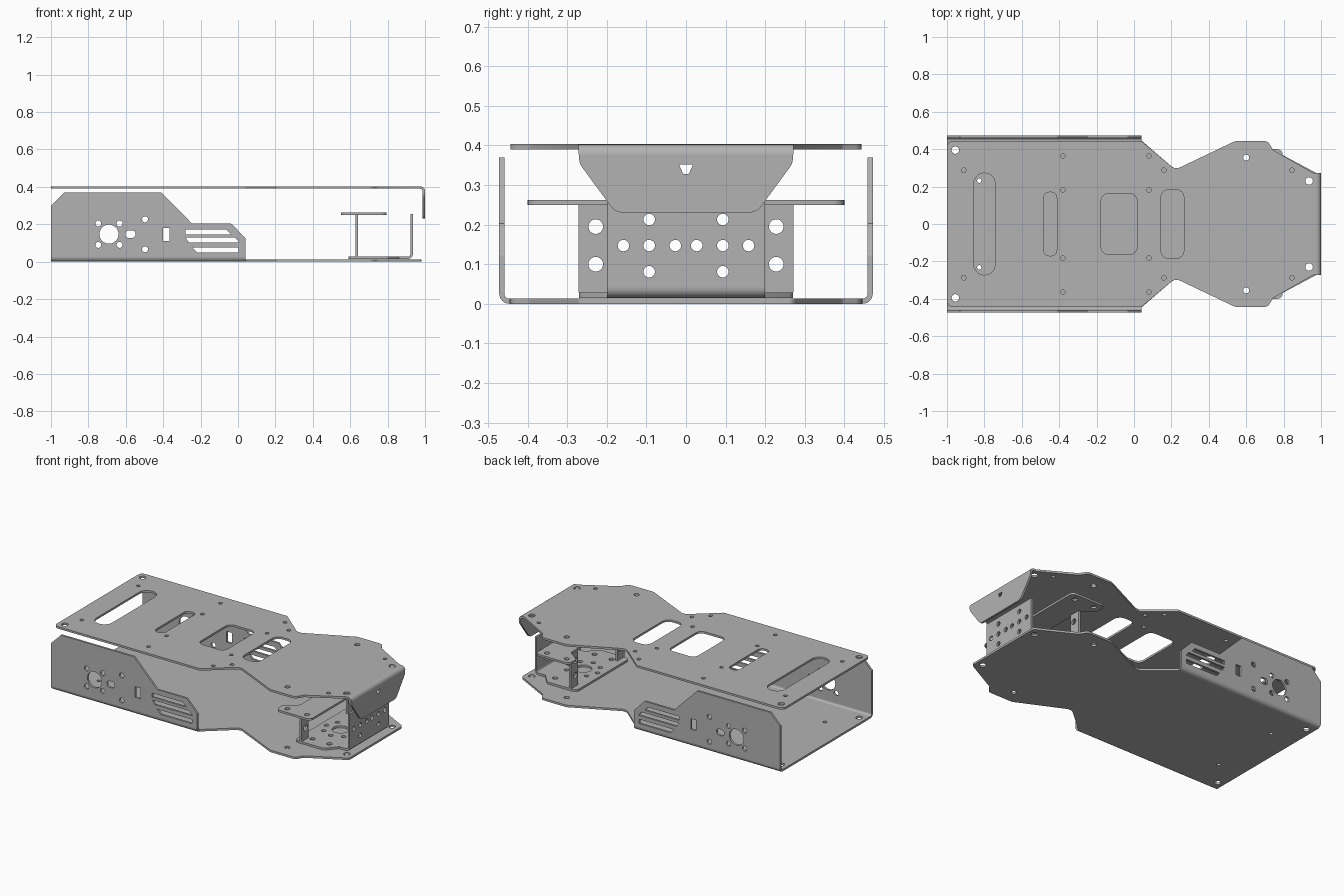
import bpy, bmesh, math
from mathutils import Matrix, Vector

if "Cube" in bpy.data.objects:
    bpy.data.objects.remove(bpy.data.objects["Cube"])

T = 0.013      # sheet thickness
R = 0.026      # outer bend radius

metal = bpy.data.materials.new("grey_sheet_metal")
metal.use_nodes = True
metal.diffuse_color = (0.45, 0.45, 0.45, 1)
metal.node_tree.nodes["Principled BSDF"].inputs["Base Color"].default_value = metal.diffuse_color

# Each plane gives the directions of the sketch axes and of the sheet normal
FLAT = ((1, 0, 0), (0, 1, 0), (0, 0, 1))
SIDE = ((1, 0, 0), (0, 0, 1), (0, -1, 0))
END = ((0, 1, 0), (0, 0, 1), (1, 0, 0))


def circle(x, y, r, n=24):
    return [(x + r * math.cos(i * math.tau / n), y + r * math.sin(i * math.tau / n)) for i in range(n)]


def circles(spots, r):
    return [circle(x, y, r) for x, y in spots]


def pairs(spots):
    """Repeat spots on both sides of the centre line."""
    return [(x, s * y) for x, y in spots for s in (1, -1)]


def rounded(corners, steps=6):
    """Outline from (x, y[, fillet]) corners."""
    pts, n = [], len(corners)
    for i, c in enumerate(corners):
        p = Vector(c[:2])
        r = c[2] if len(c) > 2 else 0
        if r == 0:
            pts.append(tuple(p))
            continue
        a = (Vector(corners[i - 1][:2]) - p).normalized()
        b = (Vector(corners[(i + 1) % n][:2]) - p).normalized()
        half = a.angle(b) / 2
        d = r / math.tan(half)
        centre = p + (a + b).normalized() * (r / math.sin(half))
        v0, v1 = p + a * d - centre, p + b * d - centre
        turn = v0.angle_signed(v1)
        for k in range(steps + 1):
            t = -turn * k / steps
            pts.append((centre.x + v0.x * math.cos(t) - v0.y * math.sin(t),
                        centre.y + v0.x * math.sin(t) + v0.y * math.cos(t)))
    return pts


def box(x0, x1, y0, y1, r=0):
    return rounded([(x0, y0, r), (x1, y0, r), (x1, y1, r), (x0, y1, r)])


def mirrored(half):
    """Close a half outline across the centre line y = 0."""
    return half + [(c[0], -c[1], *c[2:]) for c in reversed(half)]


def quarter(cx, cy, start):
    """Quarter ring, the section of a bend."""
    arc = [math.radians(start + 15 * i) for i in range(7)]
    return ([(cx + R * math.cos(a), cy + R * math.sin(a)) for a in arc]
            + [(cx + (R - T) * math.cos(a), cy + (R - T) * math.sin(a)) for a in reversed(arc)])


def sheet(name, loops, plane, centre, depth=T):
    """Flat sheet: first loop is the outline, the others are holes."""
    cu = bpy.data.curves.new(name, "CURVE")
    cu.dimensions, cu.fill_mode, cu.extrude = "2D", "BOTH", depth / 2
    for loop in loops:
        sp = cu.splines.new("POLY")
        sp.points.add(len(loop) - 1)
        for p, (x, y) in zip(sp.points, loop):
            p.co = (x, y, 0, 1)
        sp.use_cyclic_u = True
    tmp = bpy.data.objects.new(name + "_sketch", cu)
    bpy.context.collection.objects.link(tmp)
    dg = bpy.context.evaluated_depsgraph_get()
    me = bpy.data.meshes.new_from_object(tmp.evaluated_get(dg))
    bpy.data.objects.remove(tmp)
    bm = bmesh.new()
    bm.from_mesh(me)
    bmesh.ops.remove_doubles(bm, verts=bm.verts, dist=0.0001)
    bmesh.ops.recalc_face_normals(bm, faces=bm.faces)
    bm.to_mesh(me)
    bm.free()
    me.transform(Matrix.Translation(centre) @ Matrix(plane).transposed().to_4x4())
    me.shade_smooth()
    me.set_sharp_from_angle(angle=math.radians(30))
    me.materials.clear()
    me.materials.append(metal)
    ob = bpy.data.objects.new(name, me)
    bpy.context.collection.objects.link(ob)
    return ob


# Shared nose outline of both decks
nose = [(0.21, 0.30, 0.03), (0.24, 0.30, 0.03), (0.54, 0.443, 0.04), (0.715, 0.443, 0.03),
        (0.745, 0.395, 0.03)]
through = circles(pairs([(-0.955, 0.395), (0.936, 0.23)]), 0.02) + circles(pairs([(0.6, 0.355)]), 0.016)

# Bottom deck
bottom = mirrored([(-1, 0.446), (0.04, 0.446)] + nose + [(0.98, 0.27, 0.02)])
sheet("bottom_deck", [rounded(bottom)] + through + circles(pairs([(-0.827, 0.232)]), 0.012),
      FLAT, (0, 0, T / 2))

# Top deck with windows
top = mirrored([(-1, 0.443, 0.03), (0.04, 0.443, 0.02)] + nose + [(0.96, 0.272), (1 - R, 0.272)])
windows = [box(-0.856, -0.743, -0.272, 0.272, 0.055), box(-0.483, -0.413, -0.17, 0.17, 0.03),
           box(-0.176, 0.016, -0.163, 0.163, 0.04), box(0.144, 0.267, -0.185, 0.185, 0.045)]
screws = pairs([(-0.91, 0.288), (-0.38, 0.365), (-0.38, 0.182), (0.08, 0.365), (0.08, 0.182),
                (0.16, 0.288), (0.845, 0.288)])
sheet("top_deck", [rounded(top)] + through + windows + circles(screws, 0.012), FLAT, (0, 0, 0.403 - T / 2))

# Nose lip folded down from the top deck
sheet("nose_lip_bend", [quarter(1 - R, -0.403 + R, -90)],
      ((1, 0, 0), (0, 0, -1), (0, 1, 0)), (0, 0, 0), 0.544)
lip = [(-0.27, 0.403 - R), (-0.27, 0.355, 0.04), (-0.178, 0.23, 0.04),
       (0.178, 0.23, 0.04), (0.27, 0.355, 0.04), (0.27, 0.403 - R)]
slot = rounded([(-0.018, 0.352, 0.003), (0.018, 0.352, 0.003), (0.007, 0.328, 0.004), (-0.007, 0.328, 0.004)])
sheet("nose_lip", [rounded(lip), slot], END, (1 - T / 2, 0, 0))

# Side walls folded up from the bottom deck
wall = [(-1, R), (-1, 0.30), (-0.93, 0.37), (-0.41, 0.37, 0.01), (-0.245, 0.203, 0.01),
        (-0.035, 0.203, 0.01), (0.04, 0.125, 0.01), (0.04, R)]
vents = [[(-0.28, 0.171), (-0.062, 0.171), (-0.038, 0.146), (-0.28, 0.146)],
         [(-0.28, 0.128), (-0.015, 0.128), (0.008, 0.102), (-0.262, 0.102)],
         [(-0.245, 0.077), (0.003, 0.077), (0.003, 0.05), (-0.22, 0.05)]]
bolts = [(-0.69 + a, 0.147 + b) for a in (-0.057, 0.057) for b in (-0.057, 0.057)]
wall_holes = ([circle(-0.69, 0.147, 0.051, 32), box(-0.602, -0.548, 0.127, 0.167, 0.018),
               box(-0.402, -0.365, 0.111, 0.18)]
              + circles(bolts + [(-0.497, 0.226), (-0.497, 0.066)], 0.016) + vents)
for side, s, start in (("front", -1, 180), ("back", 1, 270)):
    sheet(side + "_wall", [rounded(wall)] + wall_holes, SIDE, (0, s * (0.472 - T / 2), 0))
    sheet(side + "_wall_bend", [quarter(s * (0.472 - R), R, start)], END, (-0.48, 0, 0), 1.04)

# Nose bracket: base, bend and perforated front plate
BASE = T + 0.002
base = mirrored([(0.59, 0.27, 0.03), (0.80, 0.27, 0.03), (0.86, 0.2), (0.935 - R, 0.2)])
ring = [(0.73 + 0.1 * math.cos(i * math.tau / 8), 0.1 * math.sin(i * math.tau / 8)) for i in range(8)]
sheet("bracket_base", [rounded(base), circle(0.73, 0, 0.05, 32)] + circles(ring, 0.014)
      + circles(pairs([(0.67, 0.2), (0.79, 0.2)]), 0.016), FLAT, (0, 0, BASE + T / 2))
sheet("bracket_bend", [quarter(0.935 - R, BASE + R, 270)], SIDE, (0, 0, 0), 0.4)
grid = [(s * y, 0.147) for y in (0.027, 0.093, 0.158) for s in (1, -1)]
grid += [(s * 0.093, z) for z in (0.081, 0.213) for s in (1, -1)]
sheet("bracket_front_plate", [box(-0.2, 0.2, BASE + R, 0.256)] + circles(grid, 0.0145),
      END, (0.935 - T / 2, 0, 0))

# Rear tabs carrying the winged shelf
for side, s in (("front", -1), ("back", 1)):
    y0, y1 = sorted((s * 0.2, s * 0.272))
    sheet(side + "_bracket_tab", [box(y0, y1, BASE + T, 0.25)]
          + circles([(s * 0.228, 0.1), (s * 0.228, 0.195)], 0.0185), END, (0.635, 0, 0))
shelf = mirrored([(0.63, 0.27, 0.03), (0.55, 0.33, 0.02), (0.55, 0.4, 0.03), (0.795, 0.4, 0.03)])
sheet("bracket_shelf", [rounded(shelf)] + circles(pairs([(0.6, 0.355), (0.74, 0.355)]), 0.016),
      FLAT, (0, 0, 0.262 - T / 2))
